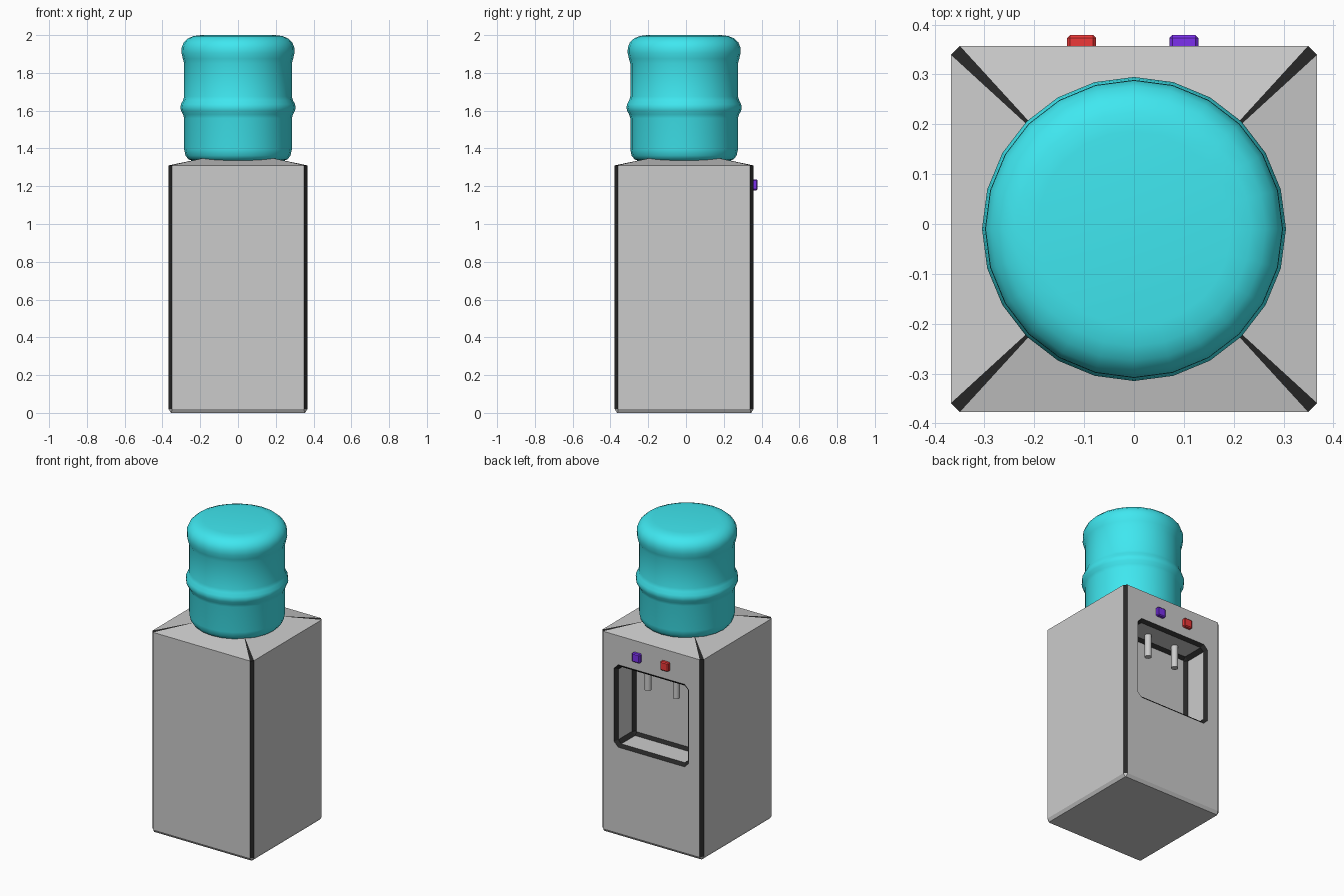
import bpy, bmesh, math

if "Cube" in bpy.data.objects:
    bpy.data.objects.remove(bpy.data.objects["Cube"])

CY = -0.01            # centre of the body and bottle in y
HALF = 0.3675         # half width of the body
BACK = CY + HALF      # plane that carries the recess


def material(name, rgb):
    m = bpy.data.materials.new(name)
    m.diffuse_color = (*rgb, 1)
    m.use_nodes = True
    m.node_tree.nodes["Principled BSDF"].inputs["Base Color"].default_value = m.diffuse_color
    return m


grey = material("grey", (0.8, 0.8, 0.8))
black = material("black", (0.02, 0.02, 0.02))
cyan = material("cyan", (0.05, 0.8, 0.87))
red = material("red", (0.85, 0.04, 0.04))
blue = material("blue", (0.2, 0.03, 0.85))


def make_object(name, bm, mats=()):
    bmesh.ops.recalc_face_normals(bm, faces=bm.faces[:])
    me = bpy.data.meshes.new(name)
    bm.to_mesh(me)
    bm.free()
    for m in mats:
        me.materials.append(m)
    ob = bpy.data.objects.new(name, me)
    bpy.context.collection.objects.link(ob)
    return ob


def octagon(h, c):
    """Square of half size h with its corners cut by c; odd edges are the cuts."""
    k = h - c
    return [(h, -k), (h, k), (k, h), (-k, h), (-h, k), (-h, -k), (-k, -h), (k, -h)]


def loft(bm, a, b, dark, skip=()):
    """Bridge two rings; faces whose index is in dark become black."""
    n = len(a)
    for i in range(n):
        if i not in skip:
            f = bm.faces.new((a[i], a[(i + 1) % n], b[(i + 1) % n], b[i]))
            f.material_index = int(i in dark)


corners = (1, 3, 5, 7)
everything = range(8)

# Body: chamfered box with a shallow hipped top
bm = bmesh.new()
levels = [(0.355, 0.003, 0), (HALF, 0.018, 0.02), (HALF, 0.018, 1.31), (0.19, 0.003, 1.347)]
rings = [[bm.verts.new((x, y + CY, z)) for x, y in octagon(h, c)] for h, c, z in levels]
loft(bm, rings[0], rings[1], ())
loft(bm, rings[1], rings[2], corners, skip=(2,))
loft(bm, rings[2], rings[3], corners)
bm.faces.new(rings[0])
bm.faces.new(rings[3])

# Dispensing recess with black bevelled edges
steps = [(0.27, 0.03, 0), (0.252, 0.022, 0.018), (0.252, 0.022, 0.16), (0.234, 0.003, 0.178)]
rec = [[bm.verts.new((x, BACK - d, 0.85 + z)) for x, z in octagon(h, c)] for h, c, d in steps]
loft(bm, rec[0], rec[1], everything)
loft(bm, rec[1], rec[2], corners)
loft(bm, rec[2], rec[3], everything)
bm.faces.new(rec[3])

# Panel around the recess
panel = [rings[1][2], rings[2][2], rings[2][3], rings[1][3]]
for k in range(4):
    a, b = panel[k], panel[(k + 1) % 4]
    bm.faces.new((a, b, rec[0][2 * k + 1], rec[0][2 * k]))
    bm.faces.new((b, rec[0][(2 * k + 2) % 8], rec[0][2 * k + 1]))
make_object("dispenser_body", bm, (grey, black))

# Water bottle: lathed profile (radius, height)
profile = [(0.235, 1.332), (0.262, 1.342), (0.278, 1.362), (0.285, 1.395), (0.285, 1.56),
           (0.291, 1.58), (0.302, 1.60), (0.305, 1.617), (0.302, 1.634), (0.291, 1.655),
           (0.285, 1.675), (0.285, 1.85), (0.292, 1.875), (0.299, 1.905), (0.298, 1.935),
           (0.287, 1.962), (0.264, 1.983), (0.235, 1.995), (0.195, 2.0)]
SIDES = 24
bm = bmesh.new()
rows = [[bm.verts.new((r * math.cos(2 * math.pi * i / SIDES),
                       CY + r * math.sin(2 * math.pi * i / SIDES), z))
         for i in range(SIDES)] for r, z in profile]
for a, b in zip(rows, rows[1:]):
    loft(bm, a, b, ())
bm.faces.new(rows[0])
bm.faces.new(rows[-1])
for f in bm.faces:
    f.smooth = True
make_object("water_bottle", bm, (cyan,))

# Taps hanging in the recess and the buttons above them
for side, x, mat in (("cold", 0.1, blue), ("hot", -0.105, red)):
    bpy.ops.mesh.primitive_cylinder_add(vertices=16, radius=0.021, depth=0.155,
                                        location=(x, 0.25, 1.0325))
    tap = bpy.context.object
    tap.name = side + "_tap"
    bpy.ops.object.shade_smooth_by_angle()

    bpy.ops.mesh.primitive_cube_add(size=1, location=(x, BACK + 0.0035, 1.207))
    button = bpy.context.object
    button.name = side + "_button"
    button.scale = (0.058, 0.037, 0.058)
    bpy.ops.object.transform_apply(location=False, rotation=False, scale=True)
    bevel = button.modifiers.new("bevel", "BEVEL")
    bevel.width = 0.006
    bevel.segments = 1
    button.data.materials.append(mat)
